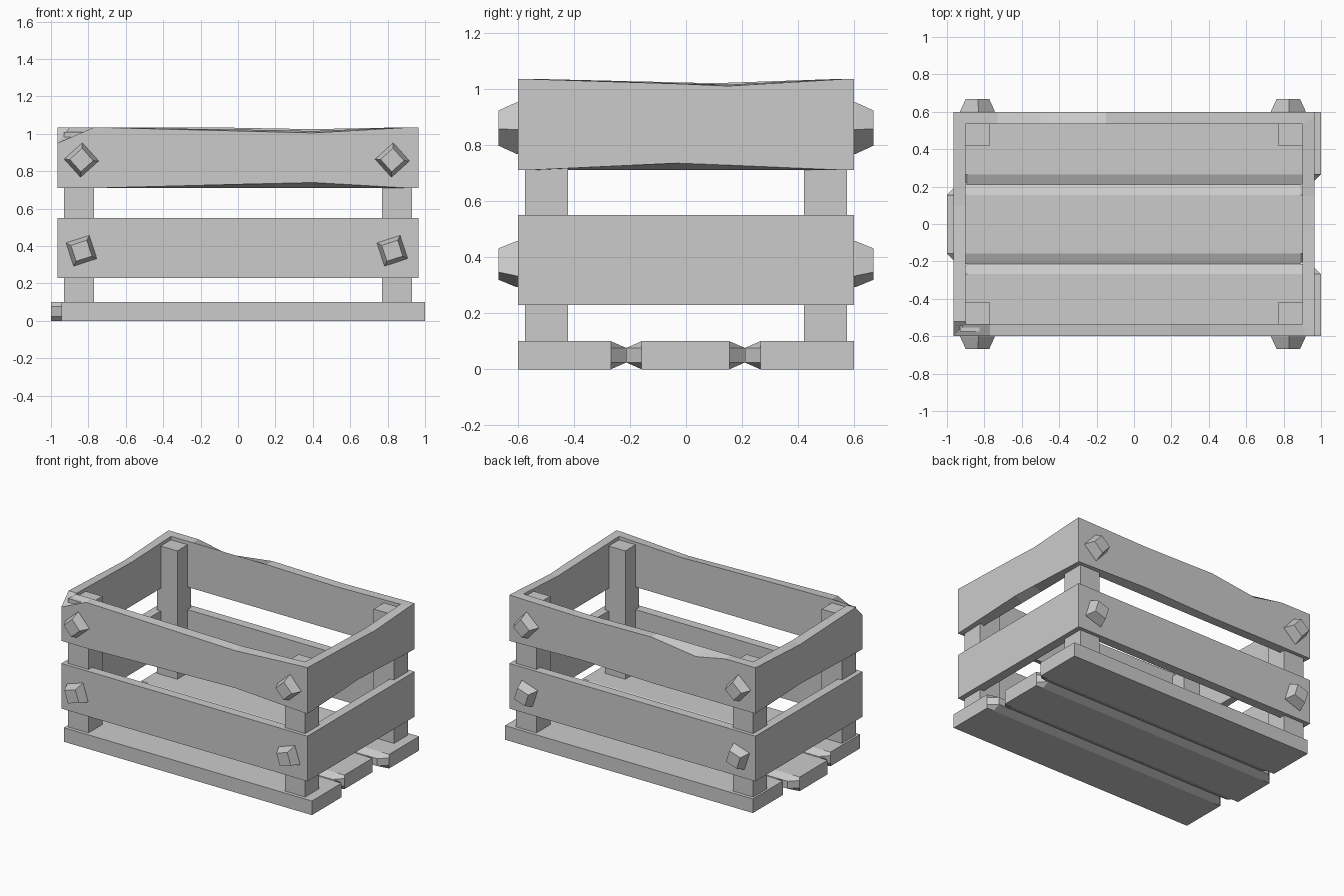
import bpy, bmesh, math
from mathutils import Matrix, Vector

if "Cube" in bpy.data.objects:
    bpy.data.objects.remove(bpy.data.objects["Cube"], do_unlink=True)

GREY = (0.6, 0.6, 0.6, 1)
mat = bpy.data.materials.new("crate_grey")
mat.use_nodes = True
mat.diffuse_color = GREY
mat.node_tree.nodes["Principled BSDF"].inputs["Base Color"].default_value = GREY

HX, HY, THICK = 0.965, 0.6, 0.065   # outer half sizes of the walls, board thickness


def finish(name, bm):
    bmesh.ops.recalc_face_normals(bm, faces=bm.faces)
    mesh = bpy.data.meshes.new(name)
    bm.to_mesh(mesh)
    bm.free()
    mesh.materials.append(mat)
    obj = bpy.data.objects.new(name, mesh)
    bpy.context.collection.objects.link(obj)
    return obj


def loft(name, sections):
    """Skin a row of matching closed sections and cap both ends."""
    bm = bmesh.new()
    rings = [[bm.verts.new(p) for p in sec] for sec in sections]
    n = len(rings[0])
    for a, b in zip(rings, rings[1:]):
        for i in range(n):
            j = (i + 1) % n
            bm.faces.new((a[i], a[j], b[j], b[i]))
    bm.faces.new(rings[0])
    bm.faces.new(rings[-1])
    return finish(name, bm)


def box(name, lo, hi):
    return loft(name, [[(x, lo[1], lo[2]), (x, hi[1], lo[2]), (x, hi[1], hi[2]), (x, lo[1], hi[2])]
                       for x in (lo[0], hi[0])])


def board(name, along_x, side, low, stations):
    """Mitred wall board; station = (position, outer top, inner top, outer bottom)."""
    half, out = (HX, HY) if along_x else (HY, HX)
    sections = []
    for s, top_out, top_in, bottom in stations:
        si = max(-half + THICK, min(half - THICK, s))
        pts = [(s, out, bottom), (s, out, top_out), (si, out - THICK, top_in), (si, out - THICK, low)]
        sections.append([(p, side * d, z) if along_x else (side * d, p, z) for p, d, z in pts])
    return loft(name, sections)


# Floor planks, with bevelled edges along the gaps and clipped end corners
def plank(name, y0, y1, x0, x1, bevel0, bevel1):
    c, h, t = 0.055, 0.1, 0.024
    sections = []
    for x, clip in ((x0, 1), (x0 + c, 0), (x1 - c, 0), (x1, 1)):
        a, b = y0 + c * bevel0, y1 - c * bevel1
        ea, eb = (a, b) if clip else (y0, y1)
        ta, tb = t * bevel0, t * bevel1
        sections.append([(x, a, 0), (x, b, 0), (x, eb, tb), (x, eb, h - tb),
                         (x, b, h), (x, a, h), (x, ea, h - ta), (x, ea, ta)])
    obj = loft(name, sections)
    bm = bmesh.new()
    bm.from_mesh(obj.data)
    bmesh.ops.remove_doubles(bm, verts=bm.verts, dist=0.0005)
    bmesh.ops.recalc_face_normals(bm, faces=bm.faces)
    bm.to_mesh(obj.data)
    bm.free()


plank("floor_plank_front", -0.6, -0.213, -0.945, 1.0, 0, 1)
plank("floor_plank_middle", -0.213, 0.21, -1.0, 0.945, 1, 1)
plank("floor_plank_back", 0.21, 0.6, -0.945, 1.0, 1, 0)

# Corner posts
for sx, side in ((-1, "right"), (1, "left")):
    for sy, end in ((-1, "front"), (1, "back")):
        xs = sorted((sx * 0.77, sx * 0.93))
        ys = sorted((sy * 0.42, sy * 0.575))
        box(f"post_{end}_{side}", (xs[0], ys[0], 0.095), (xs[1], ys[1], 1.01))

# Lower wall boards
for name, along_x, side in (("front", True, -1), ("back", True, 1),
                            ("right", False, -1), ("left", False, 1)):
    half = HX if along_x else HY
    board("lower_board_" + name, along_x, side, 0.23,
          [(s, 0.55, 0.55, 0.23) for s in (-half, half)])

# Upper wall boards, worn along the top and bottom edges
T, B = 1.035, 0.71
board("upper_board_front", True, -1, B,
      [(-HX, 0.95, T, B), (-0.77, T, T, B), (0.2, 1.01, 1.02, 0.735),
       (0.4, 1.005, 1.015, 0.74), (0.92, T, T, B), (HX, T, T, B)])
board("upper_board_back", True, 1, B,
      [(-HX, T, T, B), (-0.73, T, T, B), (-0.5, 0.99, T, B), (-0.15, T, T, B),
       (0.4, 1.025, 1.025, 0.725), (HX, T, T, B)])
board("upper_board_right", False, -1, B,
      [(-HY, 0.95, T, B), (-0.52, T, T, B), (0.1, 1.01, 1.02, 0.73), (HY, T, T, B)])
board("upper_board_left", False, 1, B,
      [(-HY, T, T, B), (-0.57, T, T, B), (-0.03, 1.018, 1.02, 0.735),
       (0.15, 1.01, 1.015, 0.728), (0.57, T, T, B), (HY, T, T, B)])

# Square tapered bolt heads
for sy, end in ((-1, "front"), (1, "back")):
    for x, side in ((-0.837, "right"), (0.825, "left")):
        for z, turn, level in ((0.86, 87, "upper"), (0.375, 63, "lower")):
            sections = []
            for depth, r in ((0.59, 0.093), (0.605, 0.092), (0.668, 0.063)):
                angles = [math.radians(turn + 90 * k) for k in range(4)]
                sections.append([(x + r * math.cos(a), sy * depth, z + r * math.sin(a)) for a in angles])
            loft(f"bolt_{level}_{end}_{side}", sections)
